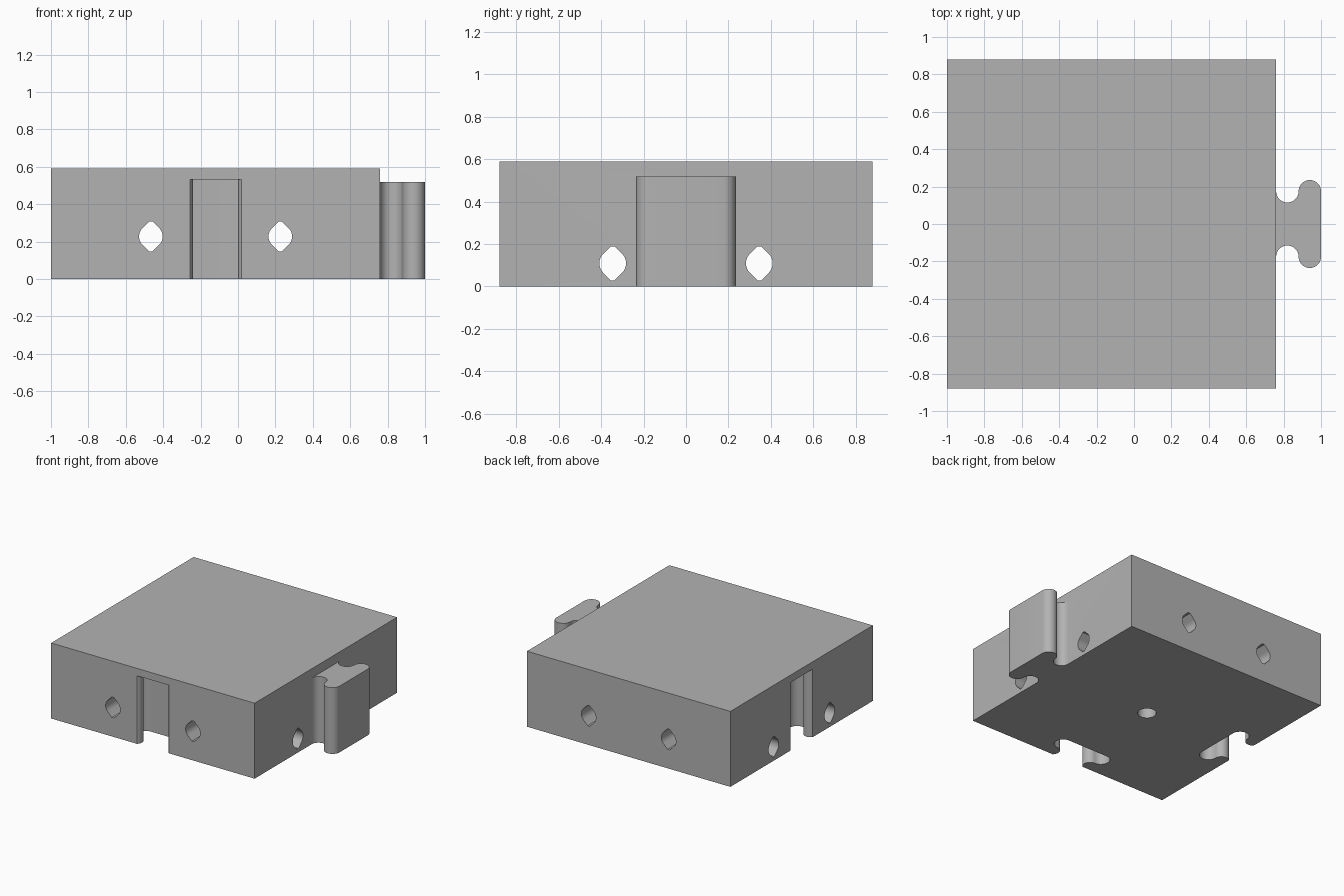
import bpy, bmesh
from math import sin, cos, pi, radians
from mathutils import Vector

if "Cube" in bpy.data.objects:
    bpy.data.objects.remove(bpy.data.objects["Cube"], do_unlink=True)

GREY = (0.45, 0.45, 0.45, 1)
grey = bpy.data.materials.new("plain grey")
grey.use_nodes = True
grey.diffuse_color = GREY
grey.node_tree.nodes["Principled BSDF"].inputs["Base Color"].default_value = GREY

LEFT, RIGHT, HALF_Y, TOP = -1.0, 0.76, 0.88, 0.59
MID_X = (LEFT + RIGHT) / 2


def prism(name, points, sweep):
    """Sweep a closed outline along a vector."""
    bm = bmesh.new()
    face = bm.faces.new([bm.verts.new(p) for p in points])
    moved = bmesh.ops.extrude_face_region(bm, geom=[face])["geom"]
    bmesh.ops.translate(bm, vec=sweep,
                        verts=[g for g in moved if isinstance(g, bmesh.types.BMVert)])
    bmesh.ops.recalc_face_normals(bm, faces=bm.faces)
    mesh = bpy.data.meshes.new(name)
    bm.to_mesh(mesh)
    bm.free()
    mesh.materials.append(grey)
    obj = bpy.data.objects.new(name, mesh)
    bpy.context.collection.objects.link(obj)
    return obj


def arc(u, v, r, start, end, steps=16):
    angles = [radians(start + (end - start) * i / steps) for i in range(steps + 1)]
    return [(u + r * cos(a), v + r * sin(a)) for a in angles]


def connector(name, origin, axis, neck_v, neck_r, head_r, bottom, top):
    """T-shaped key with a concave neck and rounded head, pointing along axis."""
    u = 0.175
    half = [(u, -0.1)] + arc(u, neck_v, neck_r, 270, 90)
    half += arc(u, neck_v + neck_r + head_r, head_r, -90, 90)[1:]
    outline = half + [(-a, b) for a, b in reversed(half)]
    forward = Vector(axis)
    side = Vector((-forward.y, forward.x, 0))
    base = Vector((*origin, bottom))
    return prism(name, [base + side * a + forward * b for a, b in outline],
                 (0, 0, top - bottom))


def hole_outline(r=0.063, tip=0.08):
    """Round hole with 45 degree peaks, slightly blunted, above and below."""
    blunt = r * 2 ** 0.5 - tip
    upper = arc(0, 0, r, 0, 45, 8) + [(blunt, tip), (-blunt, tip)] + arc(0, 0, r, 135, 180, 8)
    return upper + [(-a, -b) for a, b in upper[1:-1]]


def combine(target, other, operation):
    mod = target.modifiers.new(operation, "BOOLEAN")
    mod.operation, mod.solver, mod.object = operation, "EXACT", other
    bpy.context.view_layer.objects.active = target
    bpy.ops.object.modifier_apply(modifier=mod.name)
    bpy.data.objects.remove(other, do_unlink=True)


# Main block
block = prism("connector_block",
              [(LEFT, -HALF_Y, 0), (RIGHT, -HALF_Y, 0), (RIGHT, HALF_Y, 0), (LEFT, HALF_Y, 0)],
              (0, 0, TOP))

# Key on the left side
combine(block, connector("key", (RIGHT, 0), (1, 0, 0), 0.06, 0.06, 0.06, 0, 0.518), "UNION")

# Matching slots in the front and right side, open below
for origin, axis in (((MID_X, -HALF_Y), (0, 1, 0)), ((LEFT, 0), (1, 0, 0))):
    combine(block, connector("slot_cutter", origin, axis, 0.04, 0.055, 0.065, -0.1, 0.532),
            "DIFFERENCE")

# Peaked holes through the block, higher pair front to back, lower pair side to side
for sign in (-1, 1):
    offset = sign * 0.346
    combine(block, prism("hole_cutter", [(MID_X + offset + a, -1, 0.228 + b)
                                         for a, b in hole_outline()], (0, 2, 0)), "DIFFERENCE")
    combine(block, prism("hole_cutter", [(-1.2, offset + a, 0.109 + b)
                                         for a, b in hole_outline()], (2.4, 0, 0)), "DIFFERENCE")

# Blind round hole in the middle of the underside
combine(block, prism("base_hole_cutter",
                     [(MID_X + a, b, -0.1) for a, b in arc(0, 0, 0.067, 0, 348.75, 31)],
                     (0, 0, 0.5)), "DIFFERENCE")

bpy.ops.object.select_all(action="DESELECT")
block.select_set(True)
bpy.context.view_layer.objects.active = block
bpy.ops.object.shade_smooth_by_angle(angle=radians(30))
